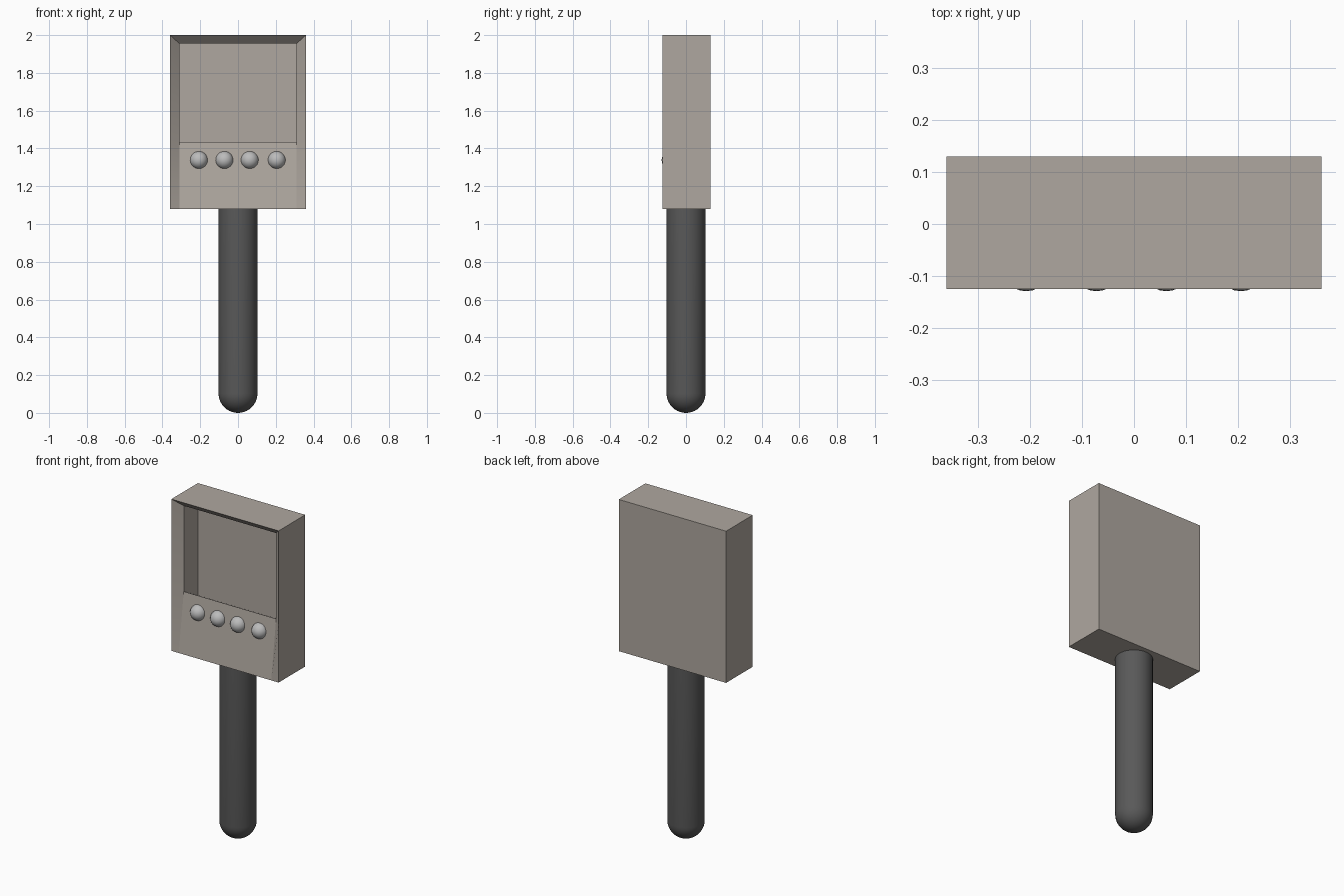
import bpy, bmesh, math
from mathutils import Matrix

if "Cube" in bpy.data.objects:
    bpy.data.objects.remove(bpy.data.objects["Cube"])


def material(name, rgb):
    m = bpy.data.materials.new(name)
    m.diffuse_color = (*rgb, 1)
    m.use_nodes = True
    m.node_tree.nodes["Principled BSDF"].inputs["Base Color"].default_value = m.diffuse_color
    return m


def add_object(name, bm, mat, angle):
    bmesh.ops.recalc_face_normals(bm, faces=bm.faces[:])
    me = bpy.data.meshes.new(name)
    bm.to_mesh(me)
    bm.free()
    me.materials.append(mat)
    ob = bpy.data.objects.new(name, me)
    bpy.context.collection.objects.link(ob)
    bpy.ops.object.select_all(action='DESELECT')
    ob.select_set(True)
    bpy.context.view_layer.objects.active = ob
    bpy.ops.object.shade_smooth_by_angle(angle=math.radians(angle))
    return ob


casing = material("casing_beige", (0.43, 0.39, 0.35))
grip = material("grip_dark", (0.1, 0.1, 0.1))
metal = material("button_grey", (0.5, 0.5, 0.5))

# Head: half of a box with a bevelled screen recess and sloped button panel
W, IN = 0.36, 0.31
FRONT, LIP, DEEP, BACK = -0.125, -0.077, 0.058, 0.13
BOTTOM, LEDGE, TOP = 1.08, 1.435, 2.0
profile = [  # half width, y, z: round the outside, then through the recess
    (W, BACK, BOTTOM), (W, BACK, TOP), (W, FRONT, TOP),
    (IN, LIP, 1.955), (IN, DEEP, 1.955), (IN, DEEP, 1.36),
    (IN, LIP, LEDGE), (IN, FRONT, BOTTOM),
]
bm = bmesh.new()
mid = [bm.verts.new((0, y, z)) for _, y, z in profile]
side = [bm.verts.new(p) for p in profile]
corner = bm.verts.new((W, FRONT, BOTTOM))
rim = bm.verts.new((W, FRONT, LEDGE))
for i in range(7):
    bm.faces.new((mid[i], mid[i + 1], side[i + 1], side[i]))
bm.faces.new((mid[7], mid[0], side[0], corner, side[7]))       # underside
bm.faces.new((side[0], side[1], side[2], rim, corner))         # outer side
bm.faces.new((side[3], side[4], side[5], side[6]))             # recess wall
bm.faces.new((side[2], side[3], side[6], rim))                 # side bevel
bm.faces.new((rim, side[6], side[7], corner))                  # panel edge
bmesh.ops.mirror(bm, geom=bm.verts[:] + bm.edges[:] + bm.faces[:],
                 axis='X', merge_dist=0.0001)
add_object("head", bm, casing, 20)

# Handle: round bar with a domed lower end, spun from a profile
R, STEPS = 0.103, 10
bm = bmesh.new()
arc = [i * math.pi / 2 / STEPS for i in range(STEPS + 1)]
verts = [bm.verts.new((R * math.sin(a), 0, R - R * math.cos(a))) for a in arc]
verts += [bm.verts.new((R, 0, BOTTOM)), bm.verts.new((0, 0, BOTTOM))]
edges = [bm.edges.new(p) for p in zip(verts, verts[1:])]
bmesh.ops.spin(bm, geom=verts + edges, cent=(0, 0, 0), axis=(0, 0, 1),
               angle=math.tau, steps=40, use_merge=True)
bmesh.ops.remove_doubles(bm, verts=bm.verts[:], dist=0.0001)
add_object("handle", bm, grip, 40)

# Buttons: a row of balls half sunk in the sloped panel
for n, x in enumerate((-0.207, -0.072, 0.062, 0.205), 1):
    bm = bmesh.new()
    bmesh.ops.create_uvsphere(bm, u_segments=24, v_segments=14, radius=0.047,
                              matrix=Matrix.Translation((x, -0.082, 1.338)))
    add_object(f"button_{n}", bm, metal, 40)
